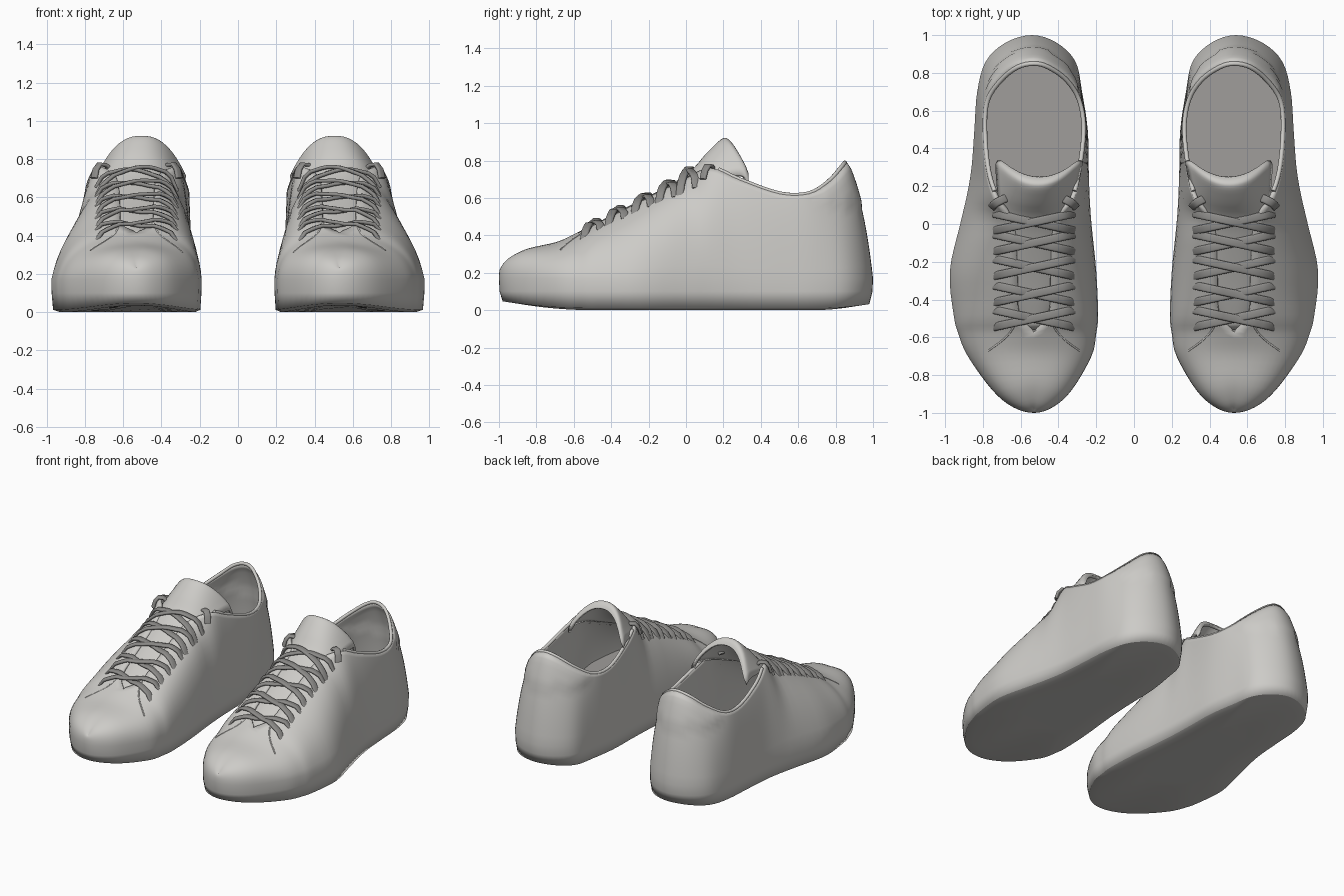
import bpy, bmesh, math
from mathutils import Vector
from mathutils.bvhtree import BVHTree

cube = bpy.data.objects.get("Cube")
if cube:
    bpy.data.objects.remove(cube, do_unlink=True)

CX = .53           # middle of one shoe
RIM_Z = .17        # height of the widest line
made = []


def material(name, r, g, b):
    m = bpy.data.materials.new(name)
    m.use_nodes = True
    m.diffuse_color = (r, g, b, 1)
    m.node_tree.nodes["Principled BSDF"].inputs["Base Color"].default_value = (r, g, b, 1)
    return m


LEATHER = material("pale warm grey leather", .61, .6, .575)
LACE = material("dark grey lace", .27, .265, .255)
RUBBER = material("grey rubber", .54, .53, .51)
LINING = material("grey lining", .35, .34, .325)


def finish(name, data, mat, thickness=0):
    """Link the part, thicken it inwards and mirror it into a pair."""
    ob = bpy.data.objects.new(name, data)
    bpy.context.collection.objects.link(ob)
    data.materials.append(mat)
    if thickness:
        solid = ob.modifiers.new("thickness", 'SOLIDIFY')
        solid.thickness = thickness
        solid.offset = -1
    ob.modifiers.new("pair", 'MIRROR').use_mirror_merge = False
    made.append(ob)


def grid_mesh(name, columns, closed):
    """Skin a list of point columns with quads."""
    bm = bmesh.new()
    vs = [[bm.verts.new(p) for p in col] for col in columns]
    n = len(vs)
    for i in range(n if closed else n - 1):
        a, b = vs[i], vs[(i + 1) % n]
        for j in range(len(a) - 1):
            bm.faces.new((a[j], b[j], b[j + 1], a[j + 1]))
    bmesh.ops.remove_doubles(bm, verts=bm.verts, dist=.002)
    me = bpy.data.meshes.new(name)
    bm.to_mesh(me)
    tree = BVHTree.FromBMesh(bm)
    bm.free()
    return me, tree


def spline(points, closed, steps):
    """Catmull-Rom interpolation of points of any dimension."""
    n = len(points)
    get = (lambda i: points[i % n]) if closed else (lambda i: points[max(0, min(n - 1, i))])
    out = []
    for i in range(n if closed else n - 1):
        for s in range(steps):
            t = s / steps
            out.append([b + .5 * t * (c - a + t * (2*a - 5*b + 4*c - d + t * (3*(b - c) + d - a)))
                        for a, b, c, d in zip(get(i - 1), get(i), get(i + 1), get(i + 2))])
    if not closed:
        out.append(list(points[-1]))
    return out


def tube(name, paths, mat, radius, flat=0):
    cu = bpy.data.curves.new(name, 'CURVE')
    cu.dimensions = '3D'
    cu.twist_mode = 'Z_UP'
    cu.bevel_depth, cu.extrude = radius, flat
    cu.bevel_resolution = 2
    cu.use_fill_caps = True
    for path in paths:
        sp = cu.splines.new('POLY')
        sp.points.add(len(path) - 1)
        for p, co in zip(sp.points, path):
            p.co = (*co, 1)
            p.tilt = math.pi / 2
        sp.use_smooth = True
    finish(name, cu, mat)


# Shoe stations: widest line (y, inner x, outer x), top edge (y, inner x, outer x, z)
stations = [
    (-1, .53, .53, -.985, .53, .53, .23),
    (-.97, .43, .64, -.94, .53, .53, .28),
    (-.88, .33, .75, -.84, .53, .53, .33),
    (-.7, .225, .88, -.69, .53, .53, .365),
    (-.58, .2, .93, -.58, .53, .53, .415),
    (-.48, .19, .955, -.48, .45, .61, .465),
    (-.25, .2, .975, -.25, .44, .62, .585),
    (0, .225, .92, 0, .42, .64, .71),
    (.15, .235, .885, .13, .32, .73, .76),
    (.3, .24, .86, .28, .28, .78, .7),
    (.5, .245, .845, .5, .255, .8, .625),
    (.7, .275, .83, .66, .28, .785, .625),
    (.86, .31, .785, .77, .35, .71, .69),
    (.96, .41, .68, .84, .45, .62, .765),
    (1, .54, .54, .86, .53, .53, .79)]
outer = [(o, y, eo, ey, ez) for y, i, o, ey, ei, eo, ez in stations]
inner = [(i, y, ei, ey, ez) for y, i, o, ey, ei, eo, ez in stations[1:-1]]
ring = [(sx, sy, max(ex, CX) if sx > CX else min(ex, CX), ey, ez)
        for sx, sy, ex, ey, ez in spline(outer + inner[::-1], True, 4)]


def ground(y):
    return .012 + .035 * max(0, (-y - .55) / .45) ** 2 + .02 * max(0, (y - .75) / .25) ** 2


def around(x, y, f):
    return CX + (x - CX) * f, y * f


def ramp(y, start, end):
    return max(0, min(1, (y - start) / (end - start)))


# Upper: each column rises from the sole and bends over to the top edge
columns, STEPS = [], 12
for sx, sy, ex, ey, ez in ring:
    s, e = Vector((sx, sy, RIM_Z)), Vector((ex, ey, ez))
    flank = .62 if sx > CX else .85                   # outer flank leans in more
    bend = 1 + (flank - 1) * ramp(sy, -.9, -.4)
    bend += (.35 - bend) * ramp(sy, -.05, .25)
    ctrl = ((s + e) / 2).lerp(Vector((sx, sy, ez)), bend)
    col = [Vector((*around(sx, sy, .98), ground(sy))), Vector((*around(sx, sy, .997), .1))]
    for j in range(STEPS + 1):
        t = j / STEPS
        p = s * (1 - t) ** 2 + ctrl * 2 * t * (1 - t) + e * t * t
        if sy > .75 and .57 < p.z and j < STEPS:      # padded heel tab
            p.x = CX + (p.x - CX) * 1.03
            p.y += .008
        col.append(p)
    columns.append(col)
mesh, upper_tree = grid_mesh("upper", columns, True)
finish("upper", mesh, LEATHER, .022)

# Outsole with a shallow rounded underside
sole_cols = []
for sx, sy, *_ in ring:
    sole_cols.append([Vector((*around(sx, sy, f), max(0, ground(sy) - d)))
                      for f, d in ((.5, .014), (.9, .012), (.98, 0))])
mesh, _ = grid_mesh("outsole", sole_cols, True)
bm = bmesh.new()
bm.from_mesh(mesh)
bmesh.ops.holes_fill(bm, edges=[e for e in bm.edges if e.is_boundary
                                and all(abs(v.co.y) < .52 and abs(v.co.x - CX) < .3 for v in e.verts)])
bm.to_mesh(mesh)
bm.free()
finish("outsole", mesh, RUBBER)

# Insole
mesh = bpy.data.meshes.new("insole")
floor = [(*around(c[0], c[1], .98), RIM_Z) for c in ring]
mesh.from_pydata(floor, [], [range(len(floor))])
finish("insole", mesh, LINING)

# Rounded lip on the opening, sunk into the wall thickness
rim = [(CX + (c[2] - CX) * .96, .5 + (c[3] - .5) * .97, c[4] - .002) for c in ring if c[3] > .14]
tube("collar_lip", [rim], LEATHER, .012)

# Tongue: arched strip, given as centre y, centre z, half width, side drop, side setback
tongue_rows = spline([(-.56, .41, .06, .02, 0), (-.4, .5, .11, .02, 0), (-.25, .58, .13, .025, 0),
                      (0, .725, .17, .06, .01), (.11, .84, .205, .13, .04),
                      (.19, .915, .225, .19, .08), (.225, .915, .23, .2, .09),
                      (.25, .885, .225, .2, .085)], False, 4)
tongue_cols = []
for k in range(-10, 11):
    a = k / 10
    tongue_cols.append([Vector((CX - .03 * ramp(y, 0, .25) + a * w, y + back * min(1, 1.3 * a * a),
                                z - drop * abs(a) ** 2.4))
                        for y, z, w, drop, back in tongue_rows])
mesh, tongue_tree = grid_mesh("tongue", tongue_cols, False)
finish("tongue", mesh, LEATHER, .02)


def on_top(x, y, lift):
    """Point resting on the upper or the tongue."""
    hits = [t.ray_cast(Vector((x, y, 2)), Vector((0, 0, -1)))[0] for t in (upper_tree, tongue_tree)]
    return Vector((x, y, max([h.z for h in hits if h], default=.7) + lift))


# Laces: two crossing straps per row, plus a short loop through each top eyelet
laces = []
for y in (0, -.11, -.24, -.38, -.51):
    for side in (-1, 1):
        path = []
        for j in range(15):
            a = j / 7 - 1
            over = .012 * (1 - a * a) * (side > 0)
            path.append(on_top(CX + side * a * .21, y + .01 - .045 * a, .01 + over))
        # stretch evenly over the throat, then tuck the ends in
        for j in range(1, 14):
            path[j].z = max(path[j].z, (path[j - 1].z + path[j + 1].z) / 2)
        for end in (path[0], path[-1]):
            end.z -= .025
        laces.append(path)
for side in (-1, 1):
    laces.append([Vector((CX + side * dx, y, z)) for dx, y, z in
                  ((.14, .14, .75), (.165, .13, .77), (.195, .115, .772), (.213, .1, .745), (.222, .09, .7))])
tube("laces", laces, LACE, .01, .012)

# Seams where the lace panels meet the toe
seams = [[on_top(CX + side * dx, y, -.002) for dx, y in
          spline([(.09, -.48), (.11, -.55), (.16, -.61), (.24, -.67)], False, 4)] for side in (-1, 1)]
tube("toe_seams", seams, LEATHER, .005)

# Smooth shading with sharp edges kept
bpy.ops.object.select_all(action='DESELECT')
for ob in made:
    if ob.type == 'MESH':
        ob.select_set(True)
        bpy.context.view_layer.objects.active = ob
bpy.ops.object.shade_smooth_by_angle(angle=math.radians(45))
